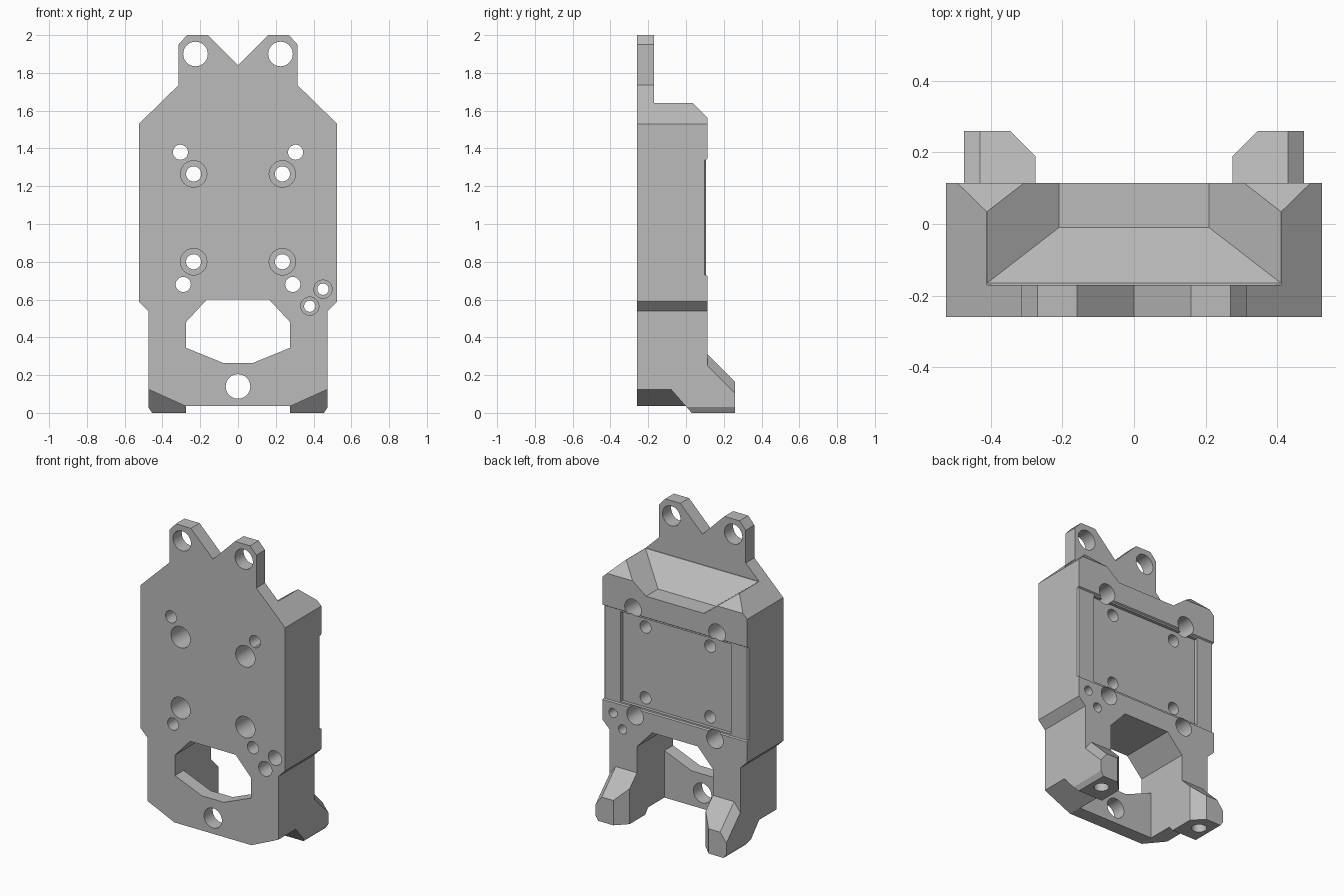
import bpy, bmesh
from math import pi
from mathutils import Vector, Matrix

cube = bpy.data.objects.get("Cube")
if cube:
    bpy.data.objects.remove(cube, do_unlink=True)

grey = bpy.data.materials.new("plain grey")
grey.use_nodes = True
grey.diffuse_color = (0.5, 0.5, 0.5, 1)
grey.node_tree.nodes["Principled BSDF"].inputs["Base Color"].default_value = (0.5, 0.5, 0.5, 1)


def make(name, bm):
    bmesh.ops.recalc_face_normals(bm, faces=bm.faces)
    mesh = bpy.data.meshes.new(name)
    bm.to_mesh(mesh)
    bm.free()
    mesh.materials.append(grey)
    obj = bpy.data.objects.new(name, mesh)
    bpy.context.collection.objects.link(obj)
    return obj


def prism(name, points, start, end, axis="y"):
    """Extrude an (x, z) outline along y, or a (y, z) outline along x."""
    bm = bmesh.new()
    place = (lambda p: (p[0], start, p[1])) if axis == "y" else (lambda p: (start, p[0], p[1]))
    face = bm.faces.new([bm.verts.new(place(p)) for p in points])
    out = bmesh.ops.extrude_face_region(bm, geom=[face])
    step = Vector((0, end - start, 0)) if axis == "y" else Vector((end - start, 0, 0))
    bmesh.ops.translate(bm, vec=step, verts=[v for v in out["geom"] if isinstance(v, bmesh.types.BMVert)])
    return make(name, bm)


def mirrored(half):
    return half + [(-x, z) for x, z in reversed(half) if x]


def rod(radius, depth, centre, upright=False):
    bm = bmesh.new()
    turn = Matrix() if upright else Matrix.Rotation(pi / 2, 4, "X")
    bmesh.ops.create_cone(bm, cap_ends=True, segments=40, radius1=radius, radius2=radius,
                          depth=depth, matrix=Matrix.Translation(centre) @ turn)
    return make("hole_cutter", bm)


def combine(target, tool, operation="DIFFERENCE"):
    mod = target.modifiers.new("shape", "BOOLEAN")
    mod.operation = operation
    mod.solver = "EXACT"
    mod.object = tool
    bpy.context.view_layer.objects.active = target
    bpy.ops.object.modifier_apply(modifier=mod.name)
    bpy.data.objects.remove(tool, do_unlink=True)


def bore(x, z, radius, start=-0.4, end=0.4):
    combine(body, rod(radius, end - start, (x, (start + end) / 2, z)))


# Body outline with two ears at the top
body = prism("mount_body", mirrored([
    (0, 1.84), (0.16, 2), (0.27, 2), (0.315, 1.95), (0.315, 1.735), (0.525, 1.53),
    (0.525, 0.59), (0.475, 0.54), (0.475, 0.125), (0.28, 0.037)]), -0.26, 0.115)

# Thin ear plate, back chamfer and sloped scoop
combine(body, prism("ear_cutter", [(-0.17, 2.1), (-0.17, 1.64), (0.035, 1.64), (0.235, 1.44), (0.3, 2.1)],
                    -0.7, 0.7, "x"))
bm = bmesh.new()
for x, y, z in [(0.21, -0.01, 1.485), (0.21, 0.2, 1.485), (0.417, -0.17, 1.645), (0.417, 0.2, 1.645)]:
    bm.verts.new((x, y, z))
    bm.verts.new((-x, y, z))
bmesh.ops.convex_hull(bm, input=bm.verts)
combine(body, make("scoop_cutter", bm))

# Window through the front and open arch between the legs
combine(body, prism("arch_cutter", mirrored([(0.165, 0.6), (0.276, 0.48), (0.276, -0.1)]), -0.17, 0.4))
combine(body, prism("window_cutter", mirrored([(0.165, 0.6), (0.276, 0.48), (0.276, 0.345), (0.08, 0.265)]),
                    -0.4, 0.2))

# Shallow back recess, deeper central pocket and chamfered rails
combine(body, prism("recess_cutter", [(0.106, 0.73), (0.106, 1.34), (0.2, 1.4), (0.2, 0.67)], -0.7, 0.7, "x"))
combine(body, prism("pocket_cutter", [(0.085, 0.74), (0.085, 1.33), (0.2, 1.33), (0.2, 0.74)], -0.4, 0.4, "x"))
for side in (-1, 1):
    bm = bmesh.new()
    for z in (0.73, 1.34):
        for x, y in [(0.507, 0.115), (0.545, 0.077), (0.545, 0.115)]:
            bm.verts.new((side * x, y, z))
    bmesh.ops.convex_hull(bm, input=bm.verts)
    combine(body, make("rail_cutter", bm))

# Feet, angled on the inner, outer and lower edges
for side in (-1, 1):
    foot = prism("foot", [(-0.12, 0.31), (0.113, 0.31), (0.26, 0.163), (0.26, 0), (0.03, 0),
                          (-0.08, 0.125), (-0.12, 0.125)], 0.276, 0.475, "x")
    bm = bmesh.new()
    bm.from_mesh(foot.data)
    for point, normal in [((0.276, 0.19, 0), (-1, 1, 0)),
                          ((0.43, 0.113, 0.31), (4, 3, 3)),
                          ((0.475, 0, 0.03), (3, 0, -2))]:
        cut = bmesh.ops.bisect_plane(bm, geom=bm.verts[:] + bm.edges[:] + bm.faces[:],
                                     plane_co=point, plane_no=normal, clear_outer=True)
        rim = [e for e in cut["geom_cut"] if isinstance(e, bmesh.types.BMEdge)]
        bmesh.ops.holes_fill(bm, edges=rim, sides=0)
    for v in bm.verts:
        v.co.x *= side
    bmesh.ops.recalc_face_normals(bm, faces=bm.faces)
    bm.to_mesh(foot.data)
    bm.free()
    combine(body, foot, "UNION")
    combine(body, rod(0.045, 0.3, (side * 0.38, 0.15, -0.03), upright=True))

# Ear holes and counterbored screw holes
for side in (-1, 1):
    bore(side * 0.225, 1.9, 0.065)
    for z in (1.265, 0.8):
        bore(side * 0.235, z, 0.04)
        bore(side * 0.235, z, 0.07, -0.4, -0.06)
    for x, z in [(0.305, 1.38), (0.29, 0.68)]:
        bore(side * x, z, 0.04)
        bore(side * x, z, 0.06, -0.08, 0.4)

# Lower centre hole and the offset pair of small holes
bore(0, 0.14, 0.065)
for x, z in [(0.45, 0.655), (0.38, 0.565)]:
    bore(x, z, 0.03)
    bore(x, z, 0.048, -0.4, -0.06)

# Smooth bores with crisp edges
bpy.ops.object.select_all(action="DESELECT")
body.select_set(True)
bpy.context.view_layer.objects.active = body
bpy.ops.object.shade_smooth_by_angle(angle=0.35)
